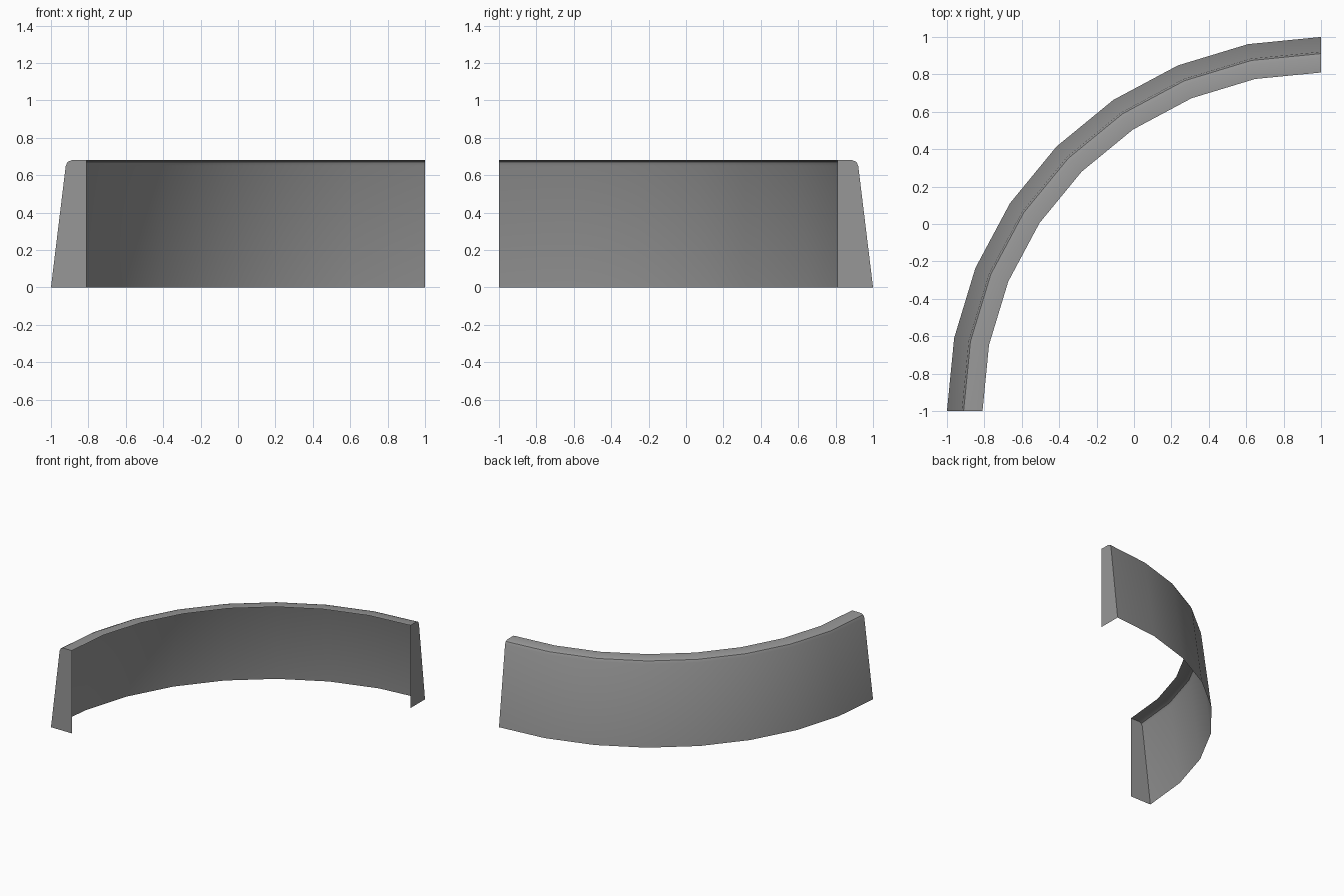
import bpy, bmesh, math
from mathutils import Vector

cube = bpy.data.objects.get("Cube")
if cube:
    bpy.data.objects.remove(cube, do_unlink=True)

# One plain grey material
GREY = (0.31, 0.31, 0.31, 1)
mat = bpy.data.materials.new("grey")
mat.use_nodes = True
mat.diffuse_color = GREY
mat.node_tree.nodes["Principled BSDF"].inputs["Base Color"].default_value = GREY

# Section as (radius, height): sloped outer wall, rounded shoulder, flat top
INNER, HEIGHT, SEGMENTS = 1.81, 0.68, 8
section = [(2, 0), (1.921, 0.65), (1.911, 0.671), (1.89, HEIGHT), (INNER, HEIGHT)]
centre = Vector((1, -1, 0))

bm = bmesh.new()


def section_point(radius, height, angle):
    return centre + Vector((-radius * math.cos(angle), radius * math.sin(angle), height))


# Quarter-turn sweep, left open on the inside and underneath
rings = []
for i in range(SEGMENTS + 1):
    angle = math.pi / 2 * i / SEGMENTS
    rings.append([bm.verts.new(section_point(r, z, angle)) for r, z in section])
for a, b in zip(rings, rings[1:]):
    for j in range(len(section) - 1):
        bm.faces.new((a[j], a[j + 1], b[j + 1], b[j]))

# Flat end plates
for ring, angle in ((rings[0], 0), (rings[-1], math.pi / 2)):
    foot = bm.verts.new(section_point(INNER, 0, angle))
    plate = ring + [foot]
    bm.faces.new(plate[::-1] if angle == 0 else plate)

# Turn every face outwards
for f in bm.faces:
    f.normal_update()
    mid = f.calc_center_median()
    if len(f.verts) > 4:
        out = Vector((0, -1, 0)) if mid.x < 0 else Vector((1, 0, 0))
    else:
        out = (mid - centre) * Vector((1, 1, 0)).length
        out.z = 4
    if f.normal.dot(out) < 0:
        f.normal_flip()

mesh = bpy.data.meshes.new("curved_wall")
bm.to_mesh(mesh)
bm.free()
mesh.materials.append(mat)
wall = bpy.data.objects.new("curved_wall", mesh)
bpy.context.collection.objects.link(wall)

# Smooth along the curve, crisp at the ends and shoulder
bpy.ops.object.select_all(action="DESELECT")
wall.select_set(True)
bpy.context.view_layer.objects.active = wall
bpy.ops.object.shade_smooth_by_angle(angle=math.radians(35))
